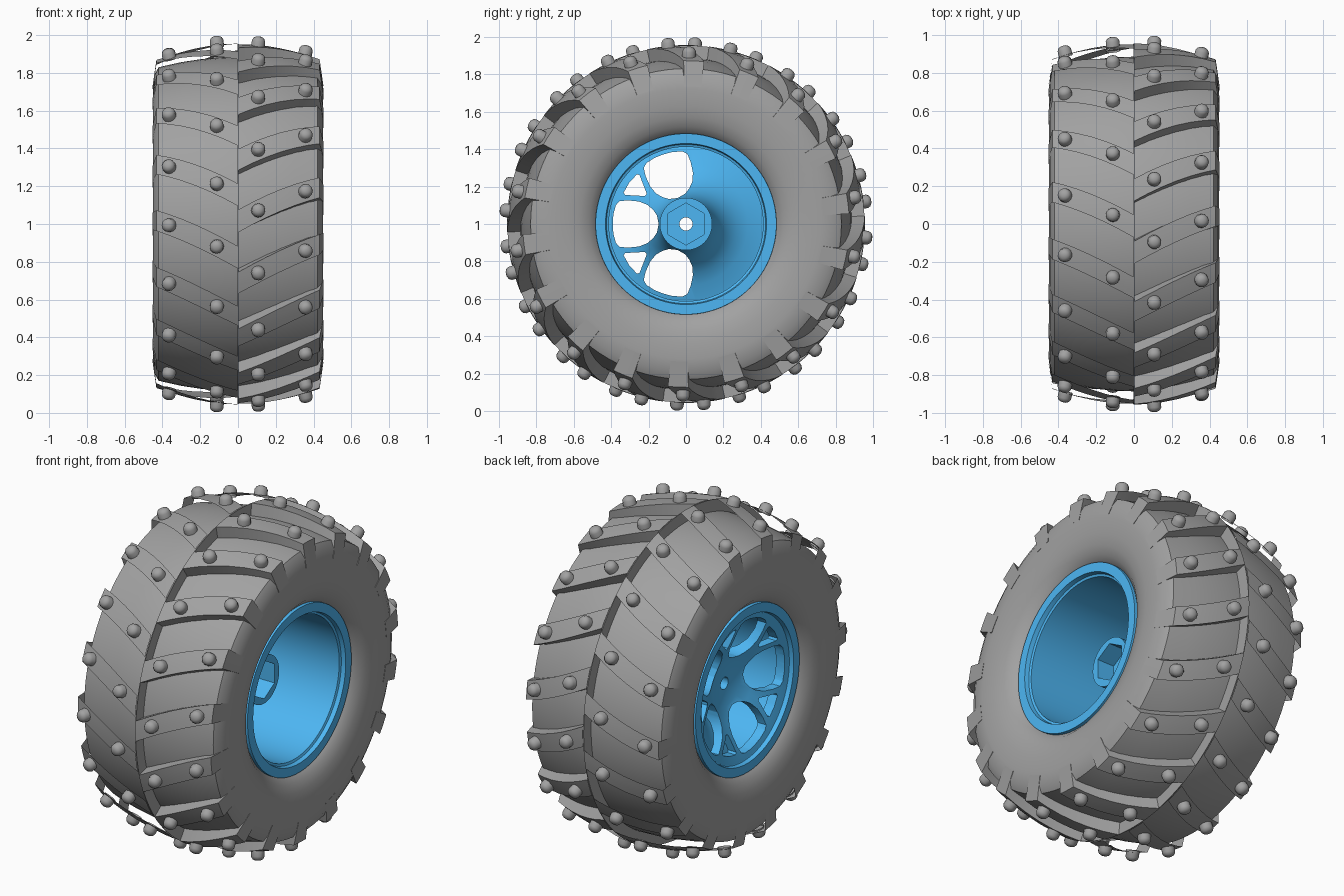
import bpy, bmesh
from math import sin, cos, radians, pi
from mathutils import Vector

if "Cube" in bpy.data.objects:
    bpy.data.objects.remove(bpy.data.objects["Cube"])


def material(name, rgb):
    m = bpy.data.materials.new(name)
    m.diffuse_color = (*rgb, 1)
    return m


BLUE = material("rim_blue", (0.075, 0.47, 0.90))
RUBBER = material("rubber_grey", (0.25, 0.25, 0.25))
RUBBER.diffuse_color = (0.36, 0.36, 0.36, 1)


def polar(x, r, t):
    """Point on the wheel: axle along x, angle t rises from the front."""
    return Vector((x, -r * cos(t), r * sin(t)))


def add_lathe(bm, prof, seg, a0=0.0, a1=360.0, closed=True):
    """Spin an (x, radius) profile round the axle; returns the new verts."""
    full = a1 - a0 >= 360
    count = seg if full else seg + 1
    rings = [[bm.verts.new(polar(x, r, radians(a0 + (a1 - a0) * i / seg)))
              for x, r in prof] for i in range(count)]
    n = len(prof)
    for i in range(seg):
        a, b = rings[i], rings[(i + 1) % count]
        for j in range(n if closed else n - 1):
            k = (j + 1) % n
            bm.faces.new((a[j], a[k], b[k], b[j]))
    if not full:
        bm.faces.new(rings[0])
        bm.faces.new(rings[-1])
    return [v for ring in rings for v in ring]


def smooth(ob, angle=30):
    bpy.ops.object.select_all(action='DESELECT')
    ob.select_set(True)
    bpy.context.view_layer.objects.active = ob
    bpy.ops.object.shade_smooth_by_angle(angle=radians(angle))


def finish(name, bm, mat=None, angle=30, recalc=True):
    if recalc:
        bmesh.ops.remove_doubles(bm, verts=bm.verts, dist=1e-5)
        bmesh.ops.recalc_face_normals(bm, faces=bm.faces)
    me = bpy.data.meshes.new(name)
    bm.to_mesh(me)
    bm.free()
    ob = bpy.data.objects.new(name, me)
    bpy.context.collection.objects.link(ob)
    ob.location.z = 1
    if mat:
        me.materials.append(mat)
    smooth(ob, angle)
    return ob


def lathe(name, prof, mat, seg=96, a0=0.0, a1=360.0):
    bm = bmesh.new()
    add_lathe(bm, prof, seg, a0, a1)
    return finish(name, bm, mat)


def both_sides(half):
    """Mirror a half profile to the other side of the wheel."""
    return half + [(-x, r) for x, r in reversed(half) if x]


def cutter(name, outlines, x0, x1):
    """Prisms along the axle from (y, z) outlines."""
    bm = bmesh.new()
    for pts in outlines:
        lo = [bm.verts.new((x0, y, z)) for y, z in pts]
        hi = [bm.verts.new((x1, y, z)) for y, z in pts]
        bm.faces.new(lo)
        bm.faces.new(hi)
        for i in range(len(pts)):
            k = (i + 1) % len(pts)
            bm.faces.new((lo[i], lo[k], hi[k], hi[i]))
    ob = finish(name, bm)
    ob.hide_render = True
    return ob


def cut(ob, *tools):
    for tool in tools:
        m = ob.modifiers.new("cut", 'BOOLEAN')
        m.operation, m.solver, m.object = 'DIFFERENCE', 'EXACT', tool
        bpy.context.view_layer.objects.active = ob
        bpy.ops.object.modifier_apply(modifier=m.name)
    smooth(ob)


def turned(pts, deg):
    c, s = cos(radians(deg)), sin(radians(deg))
    return [(u * c - w * s, u * s + w * c) for u, w in pts]


# tyre carcass with a crisp shoulder, and a thin rib round the middle
lathe("tyre", both_sides([(0, .885), (.1, .882), (.2, .872), (.3, .857), (.42, .83), (.443, .79),
                          (.45, .72), (.447, .63), (.435, .57), (.415, .52), (.385, .487),
                          (.36, .47)]), RUBBER)
lathe("centre_rib", both_sides([(.002, .954), (.002, .87)]), RUBBER)


# chevron lugs: 18 per side, the sides staggered
def lug_angle(x):
    return 20.9 + 34 * x - 15 * x * x


def lug_top(x):
    return .956 - .03 * x - .38 * x * x


STATIONS = [.003, .075, .15, .225, .3, .37, .432]


def lugs(name, side, offset, walls):
    bm = bmesh.new()
    for k in range(18):
        top, base = [], []
        for x in STATIONS:
            ts = [radians(lug_angle(x) + offset + 20 * k + d) for d in (-3.6, -1.2, 1.2, 3.6)]
            bx, low = (.452, .735) if x == STATIONS[-1] else (x, .86 - .08 * (x / .43) ** 2)
            top.append([bm.verts.new(polar(side * x, lug_top(x), t)) for t in ts])
            base.append([bm.verts.new(polar(side * bx, low, t)) for t in ts])
        for j in range(3):
            # outer end, running down flush with the sidewall
            bm.faces.new((top[-1][j], base[-1][j], base[-1][j + 1], top[-1][j + 1]))
            if walls:
                bm.faces.new((top[0][j], top[0][j + 1], base[0][j + 1], base[0][j]))
            for i in range(len(STATIONS) - 1):
                for g in (top, base) if walls else (top,):
                    bm.faces.new((g[i][j], g[i + 1][j], g[i + 1][j + 1], g[i][j + 1]))
        if walls:
            for i in range(len(STATIONS) - 1):
                for j in (0, 3):
                    bm.faces.new((top[i][j], top[i + 1][j], base[i + 1][j], base[i][j]))
    if not walls:
        # open strips: face everything outward, drop unused base points
        bmesh.ops.delete(bm, geom=[v for v in bm.verts if not v.link_faces], context='VERTS')
        bm.normal_update()
        for f in bm.faces:
            c = f.calc_center_median()
            if f.normal.dot(Vector((side, c.y, c.z))) < 0:
                f.normal_flip()
    finish(name, bm, RUBBER, recalc=walls)


lugs("right_lugs", 1, 0, True)
lugs("left_lugs", -1, -11.6, False)

# studs, two on every lug
STUD = [(0, .037), (.038, .036), (.052, .028), (.059, .014), (.06, 0)]
bm = bmesh.new()
for side, offset, places in ((1, 0, (.105, .352)), (-1, -11.6, (.11, .36))):
    for x in places:
        for k in range(18):
            t = radians(lug_angle(x) + offset + 20 * k)
            normal = (polar(0, 1, t) + Vector((side * (.03 + .6 * x), 0, 0))).normalized()
            verts = add_lathe(bm, STUD, 12, closed=False)
            q = normal.to_track_quat('X', 'Z').to_matrix().to_4x4()
            q.translation = polar(side * x, lug_top(x) - .011, t)
            bmesh.ops.transform(bm, matrix=q, verts=verts)
finish("studs", bm, RUBBER, angle=40)

# rim barrel with a stepped lip on both sides
lathe("rim_barrel", both_sides([(.37, .412), (.375, .425), (.40, .43), (.40, .483),
                                (.36, .484), (.35, .45)]), BLUE)

# spoke dish with the hub in one turned piece
back = [(-.02, .14), (-.10, .152), (-.17, .18), (-.225, .22), (-.265, .27), (-.295, .33), (-.32, .42)]
dish = lathe("spoke_dish", [(-.25, .035), (.17, .035), (.17, .14)] + back
             + [(-.375, .42), (-.365, .38), (-.335, .29), (-.295, .2), (-.26, .13)], BLUE)

# five petal windows and five small triangles between them
edge = [(.155, .045), (.175, .075), (.205, .102), (.25, .12), (.31, .126), (.355, .122), (.375, .1), (.388, .05)]
petal = [(.146, 0)] + edge + [(.391, 0)] + [(u, -w) for u, w in reversed(edge)]
tri = [(.265, .008), (.355, .066), (.368, .06), (.375, 0), (.368, -.06), (.355, -.066), (.265, -.008)]
open_cut = cutter("open_window_cutter", [turned(petal, a) for a in (108, 180, 252)]
                  + [turned(tri, a) for a in (144, 216)], -.6, .3)
shut_cut = cutter("backed_window_cutter", [turned(petal, a) for a in (-36, 36)]
                  + [turned(tri, a) for a in (-72, 0, 72)], -.6, .3)
hexagon = [(.112 * sin(i * pi / 3), .112 * cos(i * pi / 3)) for i in range(6)]
hex_cut = cutter("hex_socket_cutter", [hexagon], .06, .4)
cut(dish, open_cut, shut_cut, hex_cut)

# smooth half backing behind the rear-side windows
backing = lathe("dish_backing", [(x + .004, r) for x, r in back]
                + [(x - .004, r) for x, r in reversed(back)], BLUE, 48, 90, 270)
cut(backing, open_cut)

for c in (open_cut, shut_cut, hex_cut):
    bpy.data.objects.remove(c)

for m in bpy.data.materials:
    if m.users and not m.is_grease_pencil:
        m.use_nodes = True
        m.node_tree.nodes["Principled BSDF"].inputs["Base Color"].default_value = m.diffuse_color
